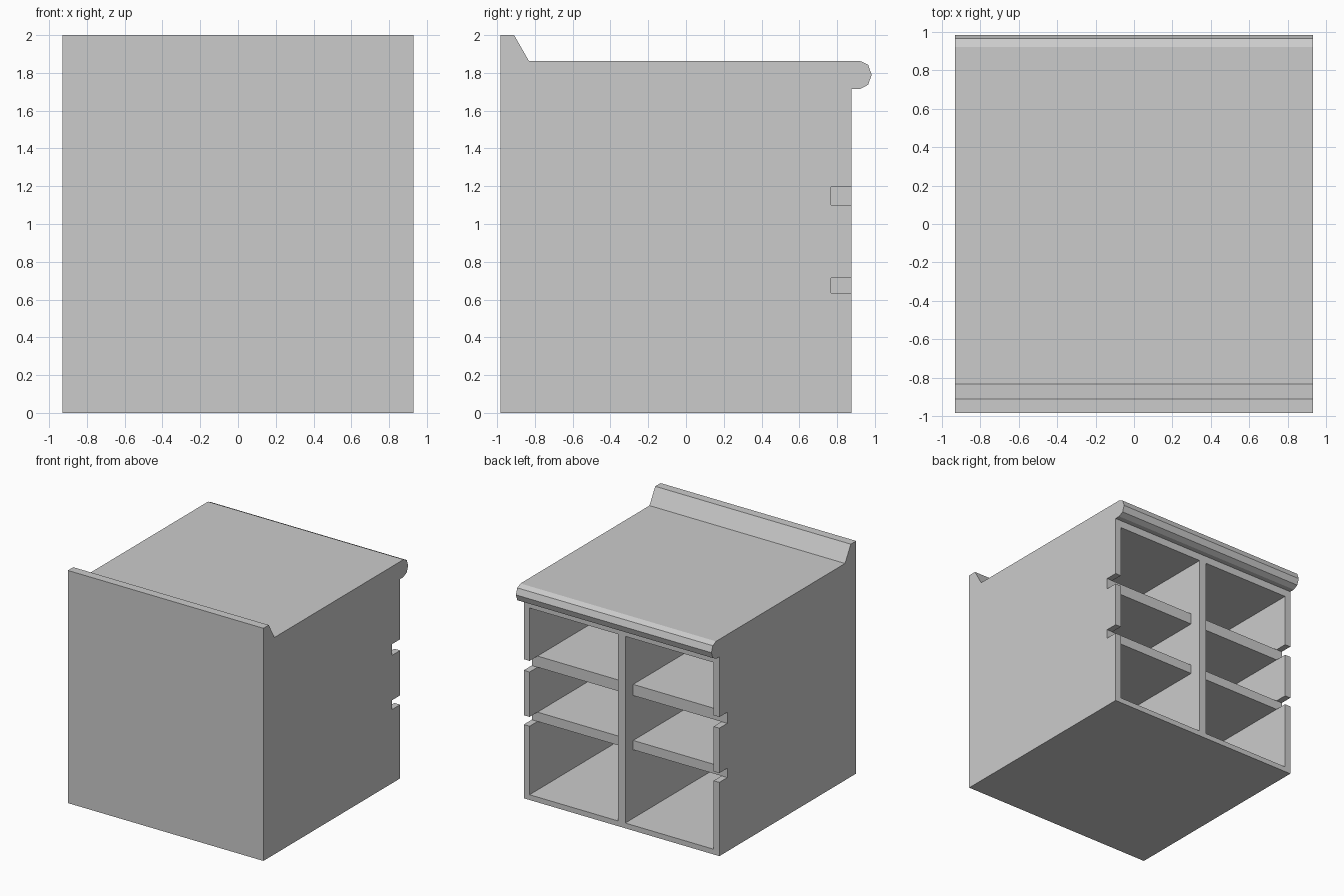
import bpy, bmesh

if "Cube" in bpy.data.objects:
    bpy.data.objects.remove(bpy.data.objects["Cube"])

HALF_W = 0.93            # half of outside width
SIDE, DIVIDER = 0.055, 0.035   # side thickness, half divider thickness
BACK, FACE, INSET = -0.93, 0.875, 0.767   # y: inside of front panel, open face, shelf edge
FLOOR, CEIL = 0.045, 1.65
SHELVES = [(0.634, 0.714), (1.10, 1.196)]


def extrude_profile(name, profile, x0, x1):
    """Extrude a closed (y, z) profile along x."""
    bm = bmesh.new()
    face = bm.faces.new([bm.verts.new((x0, y, z)) for y, z in profile])
    out = bmesh.ops.extrude_face_region(bm, geom=[face])
    moved = [v for v in out["geom"] if isinstance(v, bmesh.types.BMVert)]
    bmesh.ops.translate(bm, verts=moved, vec=(x1 - x0, 0, 0))
    bmesh.ops.recalc_face_normals(bm, faces=bm.faces)
    mesh = bpy.data.meshes.new(name)
    bm.to_mesh(mesh)
    bm.free()
    obj = bpy.data.objects.new(name, mesh)
    bpy.context.collection.objects.link(obj)
    return obj


def box(name, x0, x1, y0, y1, z0, z1):
    return extrude_profile(name, [(y0, z0), (y1, z0), (y1, z1), (y0, z1)], x0, x1)


# Carcass: upstand, worktop, rounded lip and notched open edge in one profile
profile = [(-0.983, 0), (-0.983, 2), (-0.91, 2), (-0.832, 1.864),
           (0.92, 1.864), (0.964, 1.843), (0.983, 1.79), (0.964, 1.737),
           (0.92, 1.714), (FACE, 1.714)]
for low, high in reversed(SHELVES):
    profile += [(FACE, high), (INSET, high), (INSET, low), (FACE, low)]
profile.append((FACE, 0))
carcass = extrude_profile("carcass", profile, -HALF_W, HALF_W)

# Hollow out the interior
inner = HALF_W - SIDE
cutter = box("interior_cutter", -inner, inner, BACK, 1.1, FLOOR, CEIL)
cutter.hide_render = True
cut = carcass.modifiers.new("interior", 'BOOLEAN')
cut.operation, cut.solver, cut.object = 'DIFFERENCE', 'EXACT', cutter
bpy.context.view_layer.objects.active = carcass
bpy.ops.object.modifier_apply(modifier=cut.name)
bpy.data.objects.remove(cutter)

# Centre divider and the shelves on both sides of it
box("divider", -DIVIDER, DIVIDER, BACK, FACE, FLOOR, CEIL)
for level, (low, high) in zip(("lower", "upper"), SHELVES):
    box(f"{level}_left_shelf", -inner, -DIVIDER, BACK, INSET, low, high)
    box(f"{level}_right_shelf", DIVIDER, inner, BACK, INSET, low, high)
